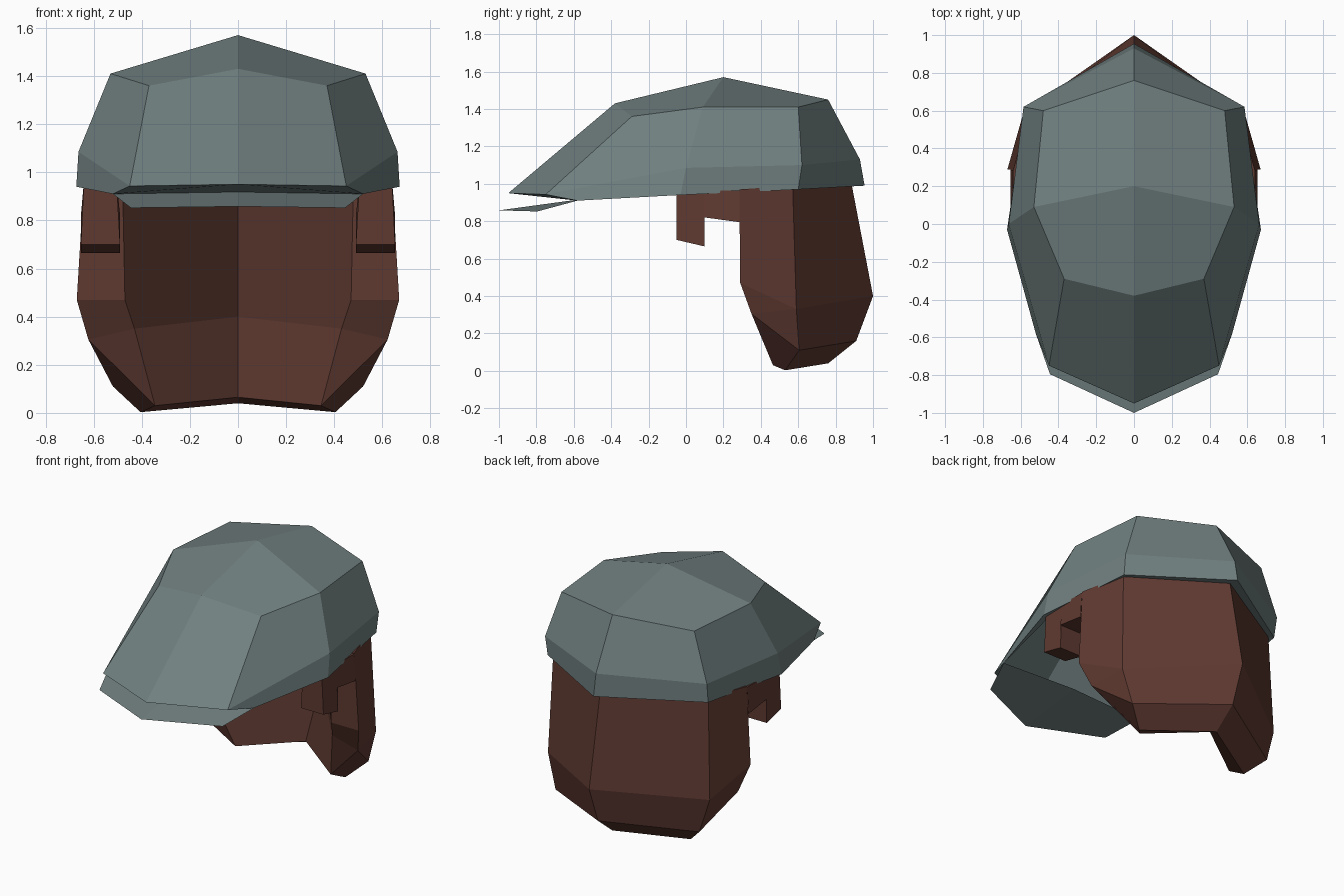
import bpy
import bmesh

if "Cube" in bpy.data.objects:
    bpy.data.objects.remove(bpy.data.objects["Cube"])


def material(name, rgb):
    m = bpy.data.materials.new(name)
    m.diffuse_color = (*rgb, 1)
    m.use_nodes = True
    m.node_tree.nodes["Principled BSDF"].inputs["Base Color"].default_value = m.diffuse_color
    return m


GREY = material("cap grey", (0.165, 0.215, 0.215))
BROWN = material("hair brown", (0.115, 0.042, 0.031))


def half_mesh(name, points, faces, mat):
    """Builds the x >= 0 half from named points and mirrors it across x = 0."""
    bm = bmesh.new()
    v = {k: bm.verts.new(p) for k, p in points.items()}
    for f in faces:
        bm.faces.new([v[k] for k in f.split()])
    bmesh.ops.mirror(bm, geom=bm.verts[:] + bm.edges[:] + bm.faces[:],
                     axis='X', merge_dist=0.001)
    bmesh.ops.remove_doubles(bm, verts=bm.verts[:], dist=0.001)
    bmesh.ops.recalc_face_normals(bm, faces=bm.faces[:])
    me = bpy.data.meshes.new(name)
    bm.to_mesh(me)
    bm.free()
    me.materials.append(mat)
    ob = bpy.data.objects.new(name, me)
    bpy.context.collection.objects.link(ob)
    return ob


# Cap: c = centre line, s = crown edge, m = middle ring, r = rim, i = inner lip
cap = {
    "c0": (0, -.95, .95), "c1": (0, -.38, 1.43), "c2": (0, .2, 1.57),
    "c3": (0, .76, 1.45), "c4": (0, .93, 1.13), "c5": (0, .955, .99),
    "s0": (.45, -.75, .943), "s1": (.37, -.29, 1.36),
    "s2": (.53, .09, 1.41), "s3": (.48, .6, 1.41),
    "m2": (.663, 0, 1.085), "m3": (.585, .62, 1.10),
    "r1": (.52, -.58, .91), "r2": (.672, -.03, .94), "r3": (.58, .60, .97),
    "i2": (.625, -.03, .95), "i3": (.54, .56, .98), "i4": (0, .88, 1.0),
    "j": (0, -.56, .918),                               # fold behind the brim
    "b0": (0, -1.0, .858), "b1": (.445, -.795, .852),   # brim edge
}
half_mesh("cap", cap, [
    "c0 s0 s1 c1", "c1 s1 s2 c2", "c2 s2 s3 c3",        # crown
    "s0 m2 s2 s1", "s2 m2 m3 s3", "s3 m3 c4 c3",        # sides
    "s0 r1 r2 m2", "m2 r2 r3 m3", "m3 r3 c5 c4",        # lower band
    "r1 i2 r2", "r2 i2 i3 r3", "r3 i3 i4 c5",           # inner lip
    "c0 j r1 s0",                                       # fold under the front
    "j b0 b1 r1",                                       # brim
], GREY)

# Hair: f = front edge, k = rear corner, c = back centre, i/n = inside
hair = {
    "f0": (.64, .285, .97), "f1": (.67, .29, .47), "f2": (.622, .35, .305),
    "k0": (.56, .57, .99), "k1": (.585, .59, .33),
    "k2": (.52, .605, .11), "k3": (.405, .53, .003),
    "c0": (0, .885, 1.0), "c1": (0, 1.0, .40),
    "c2": (0, .91, .16), "c3": (0, .76, .04),
    "i0": (.48, .285, .97), "i1": (.47, .29, .47),
    "i2": (.43, .36, .35), "i3": (.345, .465, .03),
    "n0": (0, .82, .98), "n1": (0, .86, .40), "n2": (0, .70, .065),
}
half_mesh("hair", hair, [
    "f0 f1 k1 k0", "f1 f2 k1", "f2 k2 k1",              # sides
    "k0 k1 c1 c0", "k1 k2 c2 c1", "k2 k3 c3 c2",        # back
    "f0 i0 i1 f1", "f1 i1 i2 f2",                       # front edge
    "f2 i2 i3", "f2 i3 k3 k2",                          # lower front
    "i0 n0 n1 i2 i1", "i2 n1 n2 i3",                    # inside
    "k3 i3 n2 c3", "f0 k0 i0", "k0 c0 n0 i0",           # bottom and top
], BROWN)

# Sideburns: a drop in front of the ear, joined to the hair by a strip above it
sections = {"a": (-.05, .70), "b": (.10, .665), "c": (.10, .82), "d": (.285, .795)}
burn = {}
for key, (y, z) in sections.items():
    burn[key + "o"] = (.653, y, z)
    burn[key + "i"] = (.49, y, z)
for key, y in (("t", -.05), ("u", .10), ("w", .285)):
    burn[key + "o"] = (.64, y, .965)
    burn[key + "i"] = (.505, y, .965)
half_mesh("sideburns", burn, [
    "ao bo co uo to", "co do wo uo", "ai bi ci ui ti", "ci di wi ui",
    "ao to ti ai", "ao ai bi bo", "bo bi ci co", "co ci di do",
    "to uo ui ti", "uo wo wi ui",
], BROWN)
